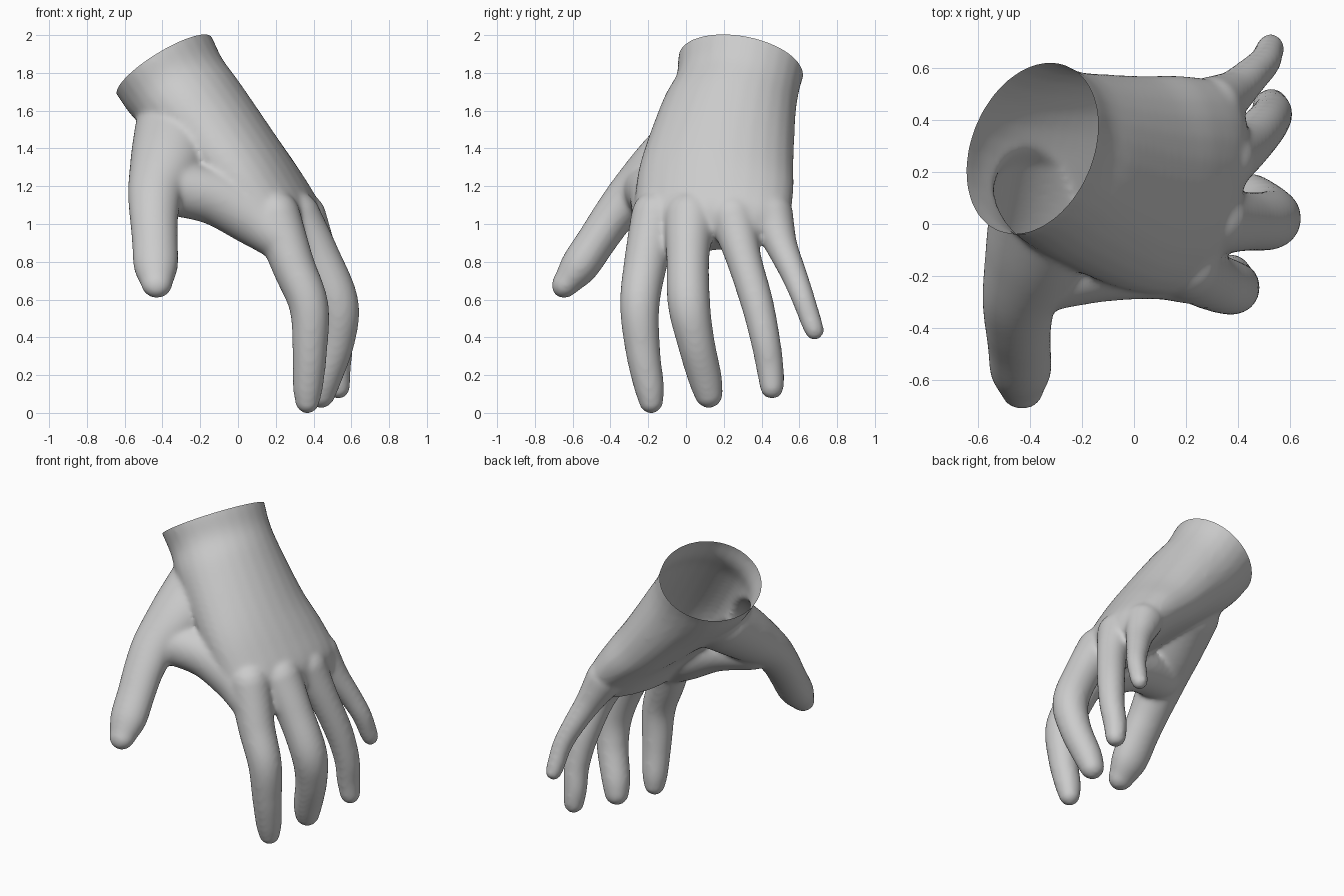
import bpy, bmesh, math
from mathutils import Vector as V

if "Cube" in bpy.data.objects:
    bpy.data.objects.remove(bpy.data.objects["Cube"])

bm = bmesh.new()
N = 28


def spline(pts, steps=6):
    """Catmull-Rom through tuples of numbers of any length."""
    out = []
    for i in range(len(pts) - 1):
        p0, p1 = pts[max(i - 1, 0)], pts[i]
        p2, p3 = pts[i + 1], pts[min(i + 2, len(pts) - 1)]
        for k in range(steps):
            t = k / steps
            out.append([0.5 * (2 * b + (c - a) * t + (2 * a - 5 * b + 4 * c - d) * t * t
                               + (3 * b - a - 3 * c + d) * t ** 3)
                        for a, b, c, d in zip(p0, p1, p2, p3)])
    return out + [list(pts[-1])]


def loft(rings):
    """Closed skin over a list of equal rings of points."""
    vs = [[bm.verts.new(p) for p in r] for r in rings]
    faces = [bm.faces.new(vs[0][::-1]), bm.faces.new(vs[-1])]
    for a, b in zip(vs, vs[1:]):
        for i in range(N):
            j = (i + 1) % N
            faces.append(bm.faces.new((a[i], a[j], b[j], b[i])))
    bmesh.ops.recalc_face_normals(bm, faces=faces)


def tube(path, flat=1.0, ref=V((1, 0, 0))):
    """Round-ended tube along (x, y, z, radius) points."""
    s = spline(path)
    pts = [(V(p[:3]), p[3]) for p in s]
    d0 = (pts[0][0] - pts[1][0]).normalized()
    d1 = (pts[-1][0] - pts[-2][0]).normalized()
    stations = []
    angles = [math.radians(a) for a in (20, 40, 60, 75, 86)]
    for a in reversed(angles):
        c, r = pts[0]
        stations.append((c + d0 * r * math.sin(a), r * math.cos(a), -d0))
    for i, (c, r) in enumerate(pts):
        d = pts[min(i + 1, len(pts) - 1)][0] - pts[max(i - 1, 0)][0]
        stations.append((c, r, d.normalized()))
    for a in angles:
        c, r = pts[-1]
        stations.append((c + d1 * r * math.sin(a), r * math.cos(a), d1))
    rings = []
    for c, r, d in stations:
        u = (ref - d * d.dot(ref)).normalized()
        w = d.cross(u) * flat
        rings.append([c + r * (u * math.cos(2 * math.pi * k / N) + w * math.sin(2 * math.pi * k / N))
                      for k in range(N)])
    loft(rings)


# wrist and palm: centre, half-width vector, half-thickness vector, palm hollow
sections = [
    (-.47, .325, 1.97, .07, .34, -.05, .25, 0, .165, 0),
    (-.39, .29, 1.85, .07, .33, -.05, .245, 0, .16, 0),
    (-.325, .27, 1.74, .06, .325, -.04, .24, 0, .15, 0),
    (-.23, .225, 1.61, .05, .355, -.03, .24, 0, .15, .1),
    (-.02, .165, 1.34, .04, .405, 0, .22, 0, .14, .35),
    (.13, .15, 1.17, .05, .42, .02, .195, 0, .12, .4),
    (.25, .14, 1.03, .07, .405, .02, .165, 0, .09, .3),
    (.32, .15, .92, .06, .33, .03, .10, 0, .06, .1),
]
rings = []
for s in spline(sections):
    c, a, b, hollow = V(s[:3]), V(s[3:6]), V(s[6:9]), s[9]
    ring = []
    for k in range(N):
        t = 2 * math.pi * k / N
        h = math.sin(t)
        if h < 0:
            h *= 1 - hollow * h * h
        ring.append(c + a * math.cos(t) + b * h)
    rings.append(ring)
loft(rings)

# thumb with its fleshy base
tube([(-.32, .1, 1.5, .23), (-.38, -.11, 1.33, .195), (-.435, -.27, 1.19, .15),
      (-.445, -.38, 1.06, .13), (-.44, -.47, .93, .122), (-.435, -.565, .79, .118),
      (-.43, -.635, .70, .085)], flat=.86)
# web between thumb and index finger
tube([(-.36, -.2, 1.2, .14), (-.13, -.15, 1.16, .15), (.08, -.14, 1.05, .15),
      (.22, -.18, .95, .13)], ref=V((0, 1, 0)))

# index, middle, ring and little fingers
for finger in (
    [(.2, -.16, 1.06, .13), (.29, -.215, .8, .115), (.375, -.245, .58, .105),
     (.38, -.228, .34, .092), (.37, -.195, .15, .08), (.367, -.185, .075, .066)],
    [(.3, .02, 1.05, .14), (.42, .01, .85, .115), (.525, .015, .6, .113),
     (.52, .05, .4, .1), (.46, .1, .2, .09), (.44, .12, .115, .077)],
    [(.34, .25, 1.05, .13), (.43, .3, .85, .096), (.5, .375, .6, .087),
     (.53, .42, .4, .079), (.525, .445, .25, .073), (.53, .455, .15, .064)],
    [(.3, .45, 1.06, .12), (.38, .505, .9, .086), (.45, .57, .75, .07),
     (.5, .62, .62, .062), (.52, .665, .49, .056), (.525, .68, .45, .052)],
):
    tube(finger)

# fuse the parts into one skin
mesh = bpy.data.meshes.new("hand")
bm.to_mesh(mesh)
bm.free()
hand = bpy.data.objects.new("hand", mesh)
bpy.context.collection.objects.link(hand)
remesh = hand.modifiers.new("fuse", 'REMESH')
remesh.mode = 'VOXEL'
remesh.voxel_size = .014
smooth = hand.modifiers.new("soften", 'SMOOTH')
smooth.factor = .5
smooth.iterations = 14
deps = bpy.context.evaluated_depsgraph_get()
skin = bpy.data.meshes.new_from_object(hand.evaluated_get(deps))
hand.modifiers.clear()
hand.data = skin

# cut the wrist open along its slanted rim
bm = bmesh.new()
bm.from_mesh(skin)
bmesh.ops.bisect_plane(bm, geom=bm.verts[:] + bm.edges[:] + bm.faces[:],
                       plane_co=(-.39, .29, 1.85), plane_no=(-.657, .281, 1), clear_outer=True)
low = min(v.co.z for v in bm.verts)
bmesh.ops.translate(bm, verts=bm.verts[:], vec=(0, 0, -low))
for f in bm.faces:
    f.smooth = True
bm.to_mesh(skin)
bm.free()
